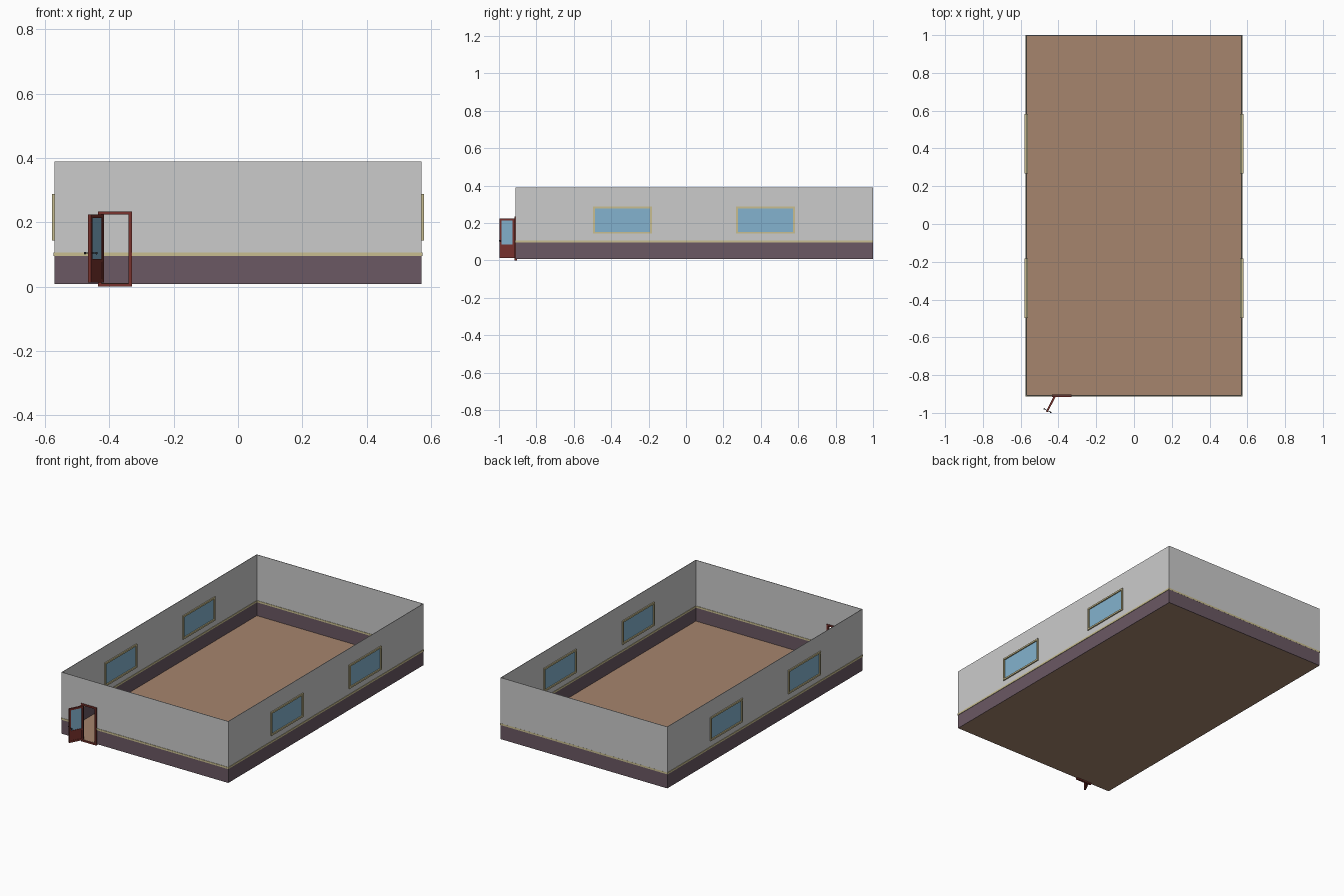
import bpy, bmesh, math
from mathutils import Matrix, Vector

if "Cube" in bpy.data.objects:
    bpy.data.objects.remove(bpy.data.objects["Cube"])

def mat(name, r, g, b):
    m = bpy.data.materials.new(name)
    m.diffuse_color = (r, g, b, 1)
    m.use_nodes = True
    m.node_tree.nodes["Principled BSDF"].inputs["Base Color"].default_value = m.diffuse_color
    return m

GREY = mat("wall grey", 0.60, 0.60, 0.60)
PURPLE = mat("dado purple", 0.145, 0.098, 0.125)
CREAM = mat("trim cream", 0.58, 0.51, 0.28)
BROWN = mat("floor brown", 0.38, 0.235, 0.155)
BLUE = mat("glass blue", 0.23, 0.45, 0.62)
RED = mat("door red", 0.19, 0.032, 0.026)
DARK = mat("handle dark", 0.03, 0.03, 0.035)

W, Y0, Y1 = 0.57, -0.91, 0.998          # wall centre lines
ZB, ZD, ZT = 0.008, 0.095, 0.389        # base, dado top, wall top
WINDOWS = [(-0.497, -0.183), (0.267, 0.582)]
WZ = (0.1425, 0.288)
DOOR = (-0.435, -0.33)

def finish(name, bm, mats, matrix=None):
    bmesh.ops.recalc_face_normals(bm, faces=bm.faces)
    me = bpy.data.meshes.new(name)
    bm.to_mesh(me)
    bm.free()
    for m in mats:
        me.materials.append(m)
    ob = bpy.data.objects.new(name, me)
    bpy.context.collection.objects.link(ob)
    if matrix:
        ob.matrix_world = matrix
    return ob

def add_box(bm, lo, hi):
    lo, hi = Vector(lo), Vector(hi)
    m = Matrix.Translation((lo + hi) / 2) @ Matrix.Diagonal((*(hi - lo), 1))
    bmesh.ops.create_cube(bm, size=1, matrix=m)

def boxes(name, m, parts, matrix=None):
    bm = bmesh.new()
    for lo, hi in parts:
        add_box(bm, lo, hi)
    return finish(name, bm, [m], matrix)

def frame_parts(u0, u1, z0, z1, w, d):
    """Four bars of a rectangular frame: width along x, depth along y."""
    return [((u0, -d, z0), (u0 + w, d, z1)), ((u1 - w, -d, z0), (u1, d, z1)),
            ((u0 + w, -d, z0), (u1 - w, d, z0 + w)),
            ((u0 + w, -d, z1 - w), (u1 - w, d, z1))]

# Walls: one thin loop of panels with openings, purple below and grey above
zs = [ZB, ZD, 0.149, 0.228, 0.282, ZT]
side_cuts = [Y0] + [v for a, b in WINDOWS for v in (a + 0.006, b - 0.006)] + [Y1]
door_cuts = [-W, DOOR[0] + 0.006, DOOR[1] - 0.006, W]
bm = bmesh.new()

def wall(cuts, place, hole):
    for i in range(len(cuts) - 1):
        for j in range(len(zs) - 1):
            if hole(i, j):
                continue
            corners = [(cuts[i], zs[j]), (cuts[i + 1], zs[j]),
                       (cuts[i + 1], zs[j + 1]), (cuts[i], zs[j + 1])]
            f = bm.faces.new([bm.verts.new(place(u, z)) for u, z in corners])
            f.material_index = 0 if j == 0 else 1

for s in (-1, 1):
    wall(side_cuts, lambda u, z: (s * W, u, z), lambda i, j: i in (1, 3) and j in (2, 3))
wall(door_cuts, lambda u, z: (u, Y0, z), lambda i, j: i == 1 and j < 3)
wall([-W, W], lambda u, z: (u, Y1, z), lambda i, j: False)
bmesh.ops.remove_doubles(bm, verts=bm.verts, dist=0.0001)
walls = finish("walls", bm, [PURPLE, GREY])
sol = walls.modifiers.new("thickness", 'SOLIDIFY')
sol.thickness, sol.offset, sol.use_even_offset = 0.003, 0, True

# Floor slab
boxes("floor", BROWN, [((-W, Y0, ZB), (W, Y1, ZB + 0.003))])

# Dado rail on both faces of the walls, broken at the doorway
t, za, zb = 0.004, ZD, 0.106
boxes("dado_rail", CREAM, [
    ((-W - t, Y0 - t, za), (-W + t, Y1 + 0.002, zb)),
    ((W - t, Y0 - t, za), (W + t, Y1 + 0.002, zb)),
    ((-W + t, Y1 - t, za), (W - t, Y1 + 0.002, zb)),
    ((-W + t, Y0 - t, za), (DOOR[0], Y0 + t, zb)),
    ((DOOR[1], Y0 - t, za), (W - t, Y0 + t, zb))])

# Windows: frame and pane on each side wall
for s, side in ((-1, "left"), (1, "right")):
    m = Matrix.Translation((s * W, 0, 0)) @ Matrix.Rotation(math.pi / 2, 4, 'Z')
    for k, (a, b) in enumerate(WINDOWS):
        boxes(f"{side}_window_frame_{k + 1}", CREAM, frame_parts(a, b, *WZ, 0.010, 0.009), m)
        boxes(f"{side}_window_pane_{k + 1}", BLUE,
              [((a + 0.008, -0.002, WZ[0] + 0.008), (b - 0.008, 0.002, WZ[1] - 0.008))], m)

# Door frame
boxes("door_frame", RED, frame_parts(*DOOR, 0.0, 0.234, 0.010, 0.007),
      Matrix.Translation((0, Y0, 0)))

# Open door leaf, in its own frame: x along the leaf from the hinge
hinge = Matrix.Translation((-0.421, -0.915, 0)) @ Matrix.Rotation(math.radians(-117), 4, 'Z')
L, z0, z1, zg = 0.09, 0.013, 0.224, 0.086
boxes("door_leaf", RED, frame_parts(0, L, z0, z1, 0.011, 0.005) + [
    ((0.011, -0.005, zg - 0.010), (L - 0.011, 0.005, zg)),
    ((0.011, -0.003, z0 + 0.011), (L - 0.011, 0.003, zg - 0.010))], hinge)
boxes("door_glass", BLUE, [((0.010, -0.002, zg), (L - 0.010, 0.002, z1 - 0.010))], hinge)

# Handles: spindle and knob on both sides of the leaf
bm = bmesh.new()
for s in (-1, 1):
    y = sorted((s * 0.005, s * 0.020))
    add_box(bm, (0.080, y[0], 0.102), (0.084, y[1], 0.106))
    bmesh.ops.create_uvsphere(bm, u_segments=12, v_segments=8, radius=0.004,
                              matrix=Matrix.Translation((0.082, s * 0.020, 0.104)))
finish("door_handles", bm, [DARK], hinge)
